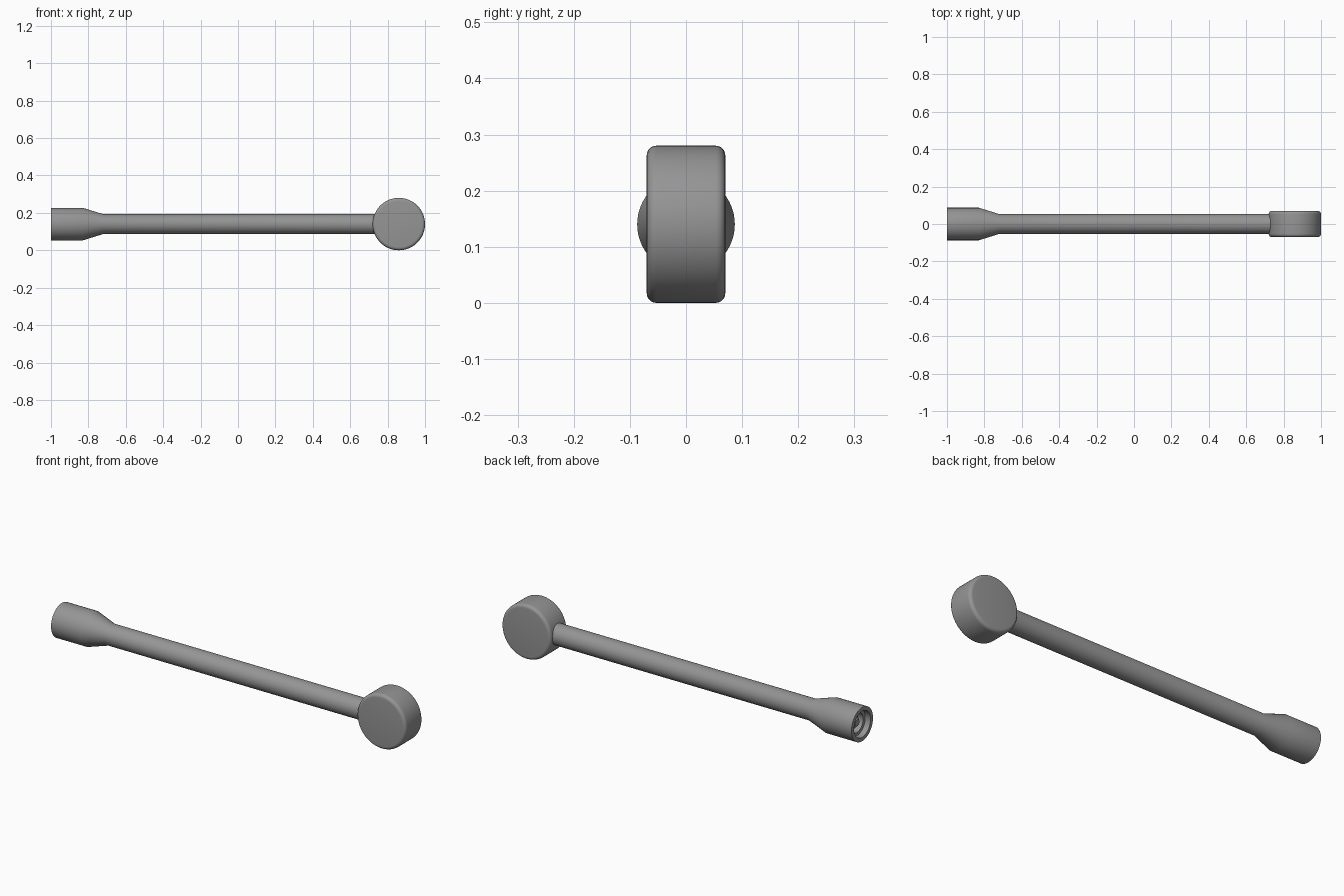
import bpy, bmesh, math
from mathutils import Matrix, Vector

cube = bpy.data.objects.get("Cube")
if cube:
    bpy.data.objects.remove(cube, do_unlink=True)

AXIS_Z = 0.14

grey = bpy.data.materials.new("grey metal")
grey.use_nodes = True
colour = (0.3, 0.3, 0.3, 1)
grey.diffuse_color = colour
grey.node_tree.nodes["Principled BSDF"].inputs["Base Color"].default_value = colour


def lathe(name, profile, axis, centre, steps=64):
    """Revolve (distance along axis, radius) points about an axis."""
    bm = bmesh.new()
    verts = [bm.verts.new((r, 0, d)) for d, r in profile]
    edges = [bm.edges.new(pair) for pair in zip(verts, verts[1:])]
    bmesh.ops.spin(bm, geom=verts + edges, cent=(0, 0, 0), axis=(0, 0, 1),
                   angle=math.tau, steps=steps)
    bmesh.ops.remove_doubles(bm, verts=bm.verts, dist=1e-5)
    turn = Vector((0, 0, 1)).rotation_difference(Vector(axis)).to_matrix().to_4x4()
    bm.transform(Matrix.Translation(centre) @ turn)
    bmesh.ops.recalc_face_normals(bm, faces=bm.faces)
    mesh = bpy.data.meshes.new(name)
    bm.to_mesh(mesh)
    bm.free()
    mesh.materials.append(grey)
    obj = bpy.data.objects.new(name, mesh)
    bpy.context.collection.objects.link(obj)
    bpy.ops.object.select_all(action='DESELECT')
    obj.select_set(True)
    bpy.context.view_layer.objects.active = obj
    bpy.ops.object.shade_smooth_by_angle(angle=math.radians(30))
    return obj


# Shaft with flared hollow socket at one end
lathe("shaft_and_socket", [
    (-0.94, 0), (-0.94, 0.05), (-0.97, 0.05), (-0.97, 0.067), (-1, 0.067),
    (-1, 0.087), (-0.83, 0.087), (-0.72, 0.053), (0.76, 0.053), (0.76, 0),
], (1, 0, 0), (0, 0, AXIS_Z))

# Pin inside the socket
lathe("socket_pin", [
    (-0.93, 0), (-0.93, 0.024), (-0.965, 0.024), (-0.972, 0.017), (-0.972, 0),
], (1, 0, 0), (0, 0, AXIS_Z))

# Round head with softened rims
R, H, B = 0.14, 0.07, 0.017
arc = [math.radians(a) for a in range(0, 91, 15)]
rim = [(H - B + B * math.cos(a), R - B + B * math.sin(a)) for a in arc]
profile = [(H, 0)] + rim + [(-d, r) for d, r in reversed(rim)] + [(-H, 0)]
lathe("round_head", profile, (0, 1, 0), (0.86, 0, AXIS_Z), 96)
